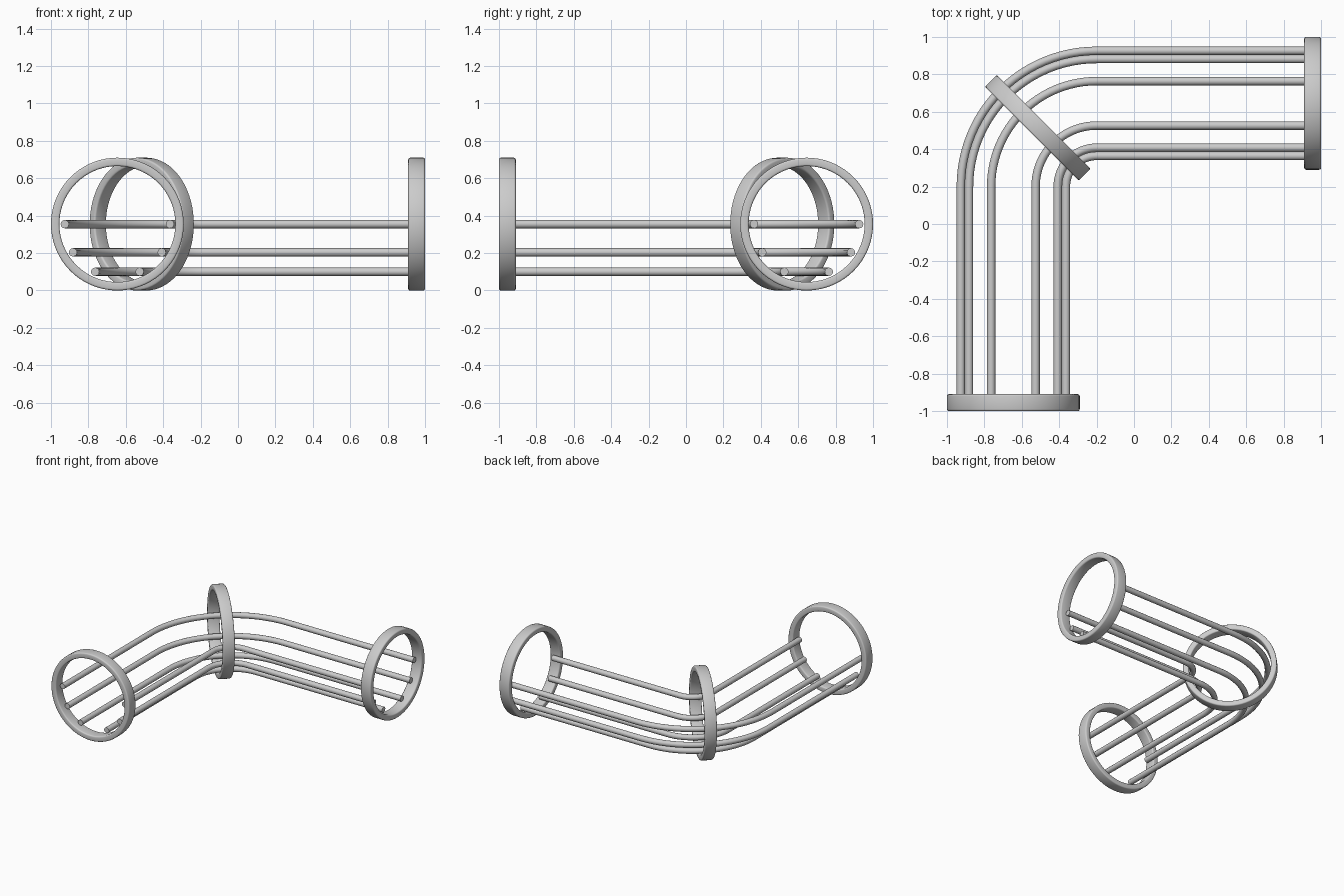
import bpy
import bmesh
from math import cos, sin, pi, radians
from mathutils import Vector, Matrix

cube = bpy.data.objects.get("Cube")
if cube:
    bpy.data.objects.remove(cube, do_unlink=True)

RING_R, RING_WALL, RING_WIDTH = 0.355, 0.045, 0.09
ROD_R, ROD_OFFSET = 0.0225, 0.281
BEND = Vector((-0.2, 0.2, RING_R))      # centre of the bend
BEND_R = 0.445                          # radius of the centre line
END = 0.955                             # middle of the end rings

grey = bpy.data.materials.new("grey_metal")
grey.use_nodes = True
grey.diffuse_color = (0.6, 0.6, 0.6, 1)
grey.node_tree.nodes["Principled BSDF"].inputs["Base Color"].default_value = (0.6, 0.6, 0.6, 1)


def finish(obj):
    """Turn the object into a plain smooth-shaded mesh."""
    bpy.ops.object.select_all(action='DESELECT')
    obj.select_set(True)
    bpy.context.view_layer.objects.active = obj
    bpy.ops.object.convert(target='MESH')
    bpy.ops.object.shade_smooth_by_angle(angle=radians(40))


def add_object(name, data):
    data.materials.append(grey)
    obj = bpy.data.objects.new(name, data)
    bpy.context.collection.objects.link(obj)
    return obj


def ring(name, location, turn):
    """Flat band around the y axis, turned about z."""
    bm = bmesh.new()
    h = RING_WIDTH / 2
    inner = RING_R - RING_WALL
    profile = [bm.verts.new(p) for p in
               ((inner, -h, 0), (RING_R, -h, 0), (RING_R, h, 0), (inner, h, 0))]
    edges = [bm.edges.new((profile[i], profile[(i + 1) % 4])) for i in range(4)]
    bmesh.ops.spin(bm, geom=profile + edges, cent=(0, 0, 0), axis=(0, 1, 0),
                   angle=2 * pi, steps=72)
    bmesh.ops.remove_doubles(bm, verts=bm.verts, dist=1e-4)
    bmesh.ops.recalc_face_normals(bm, faces=bm.faces)
    mesh = bpy.data.meshes.new(name)
    bm.to_mesh(mesh)
    bm.free()
    obj = add_object(name, mesh)
    obj.matrix_world = Matrix.Translation(location) @ Matrix.Rotation(turn, 4, 'Z')
    bevel = obj.modifiers.new("soft_edges", 'BEVEL')
    bevel.width = 0.01
    bevel.segments = 3
    bevel.limit_method = 'ANGLE'
    finish(obj)


def rod(name, angle):
    """Round rod running straight, around the bend and straight again."""
    r = BEND_R + ROD_OFFSET * cos(angle)
    z = RING_R - ROD_OFFSET * sin(angle)
    steps = 24
    points = [(BEND.x - r, -END, z)]
    for i in range(steps + 1):
        a = pi / 2 * i / steps
        points.append((BEND.x - r * cos(a), BEND.y + r * sin(a), z))
    points.append((END, BEND.y + r, z))
    curve = bpy.data.curves.new(name, 'CURVE')
    curve.dimensions = '3D'
    curve.bevel_depth = ROD_R
    curve.bevel_resolution = 4
    curve.use_fill_caps = True
    spline = curve.splines.new('POLY')
    spline.points.add(len(points) - 1)
    for point, co in zip(spline.points, points):
        point.co = (*co, 1)
    finish(add_object(name, curve))


# Rings at both ends and across the middle of the bend
ring("front_ring", Vector((BEND.x - BEND_R, -END, RING_R)), 0)
ring("side_ring", Vector((END, BEND.y + BEND_R, RING_R)), pi / 2)
diagonal = Vector((-1, 1, 0)).normalized()
ring("bend_ring", BEND + diagonal * BEND_R, -pi / 4)

# Six rods spread over the lower half of the rings
for i, degrees in enumerate((0, 32.5, 65)):
    rod(f"outer_rod_{i + 1}", radians(degrees))
    rod(f"inner_rod_{i + 1}", radians(180 - degrees))
